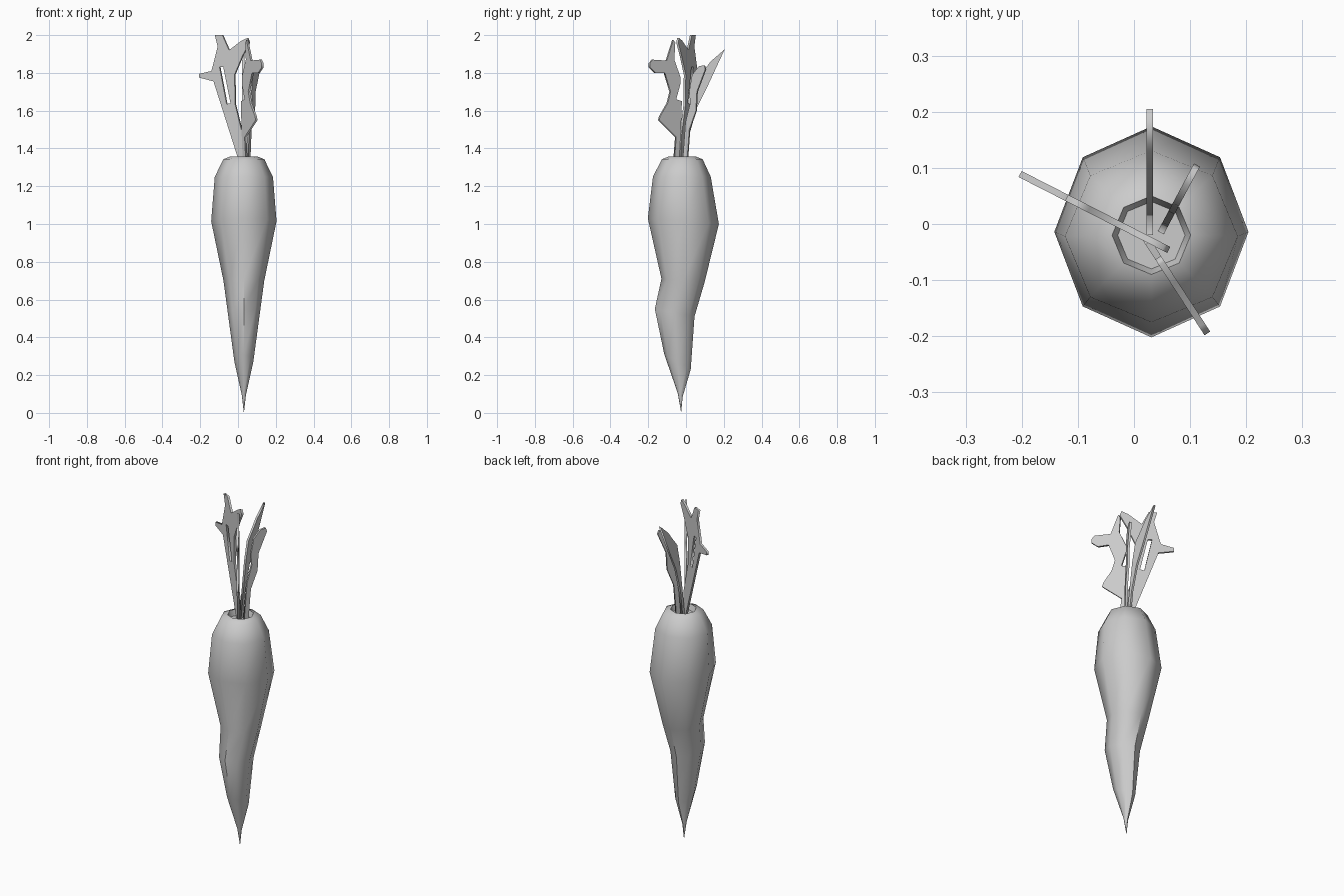
import bpy, bmesh, math
from mathutils import Matrix, Vector

if "Cube" in bpy.data.objects:
    bpy.data.objects.remove(bpy.data.objects["Cube"])

# Root: octagonal rings (z, centre y, radius x, radius y, tilt along y)
CX = 0.031
RINGS = [
    (0.015, -0.026, 0.002, 0.002, 0.0),
    (0.095, -0.031, 0.011, 0.013, -0.01),
    (0.27, -0.045, 0.050, 0.070, -0.04),
    (0.53, -0.060, 0.085, 0.105, -0.02),
    (0.70, -0.016, 0.108, 0.114, -0.01),
    (1.015, -0.014, 0.173, 0.188, -0.015),
    (1.25, -0.022, 0.154, 0.153, 0.0),
    (1.343, -0.020, 0.108, 0.108, 0.0),
    (1.358, -0.020, 0.070, 0.070, 0.0),
    (1.325, -0.020, 0.060, 0.060, 0.0),
]
bm = bmesh.new()
loops = []
for z, cy, rx, ry, tilt in RINGS:
    ring = []
    for i in range(8):
        a = i * math.pi / 4
        ring.append(bm.verts.new((CX + rx * math.cos(a), cy + ry * math.sin(a),
                                  z + tilt * math.sin(a))))
    loops.append(ring)
for lo, hi in zip(loops, loops[1:]):
    for i in range(8):
        j = (i + 1) % 8
        bm.faces.new((lo[i], lo[j], hi[j], hi[i]))
tip = bm.verts.new((CX, -0.026, 0.0))
for i in range(8):
    bm.faces.new((loops[0][(i + 1) % 8], loops[0][i], tip))
bm.faces.new(loops[-1])
bmesh.ops.recalc_face_normals(bm, faces=bm.faces)
mesh = bpy.data.meshes.new("root")
bm.to_mesh(mesh)
bm.free()
root = bpy.data.objects.new("root", mesh)
bpy.context.collection.objects.link(root)
bpy.context.view_layer.objects.active = root
root.select_set(True)
bpy.ops.object.shade_smooth_by_angle(angle=math.radians(50))
root.select_set(False)


def leaf(name, outlines, origin, direction, half=0.006):
    """Flat upright plate: outline (u, z) stands on the line origin + u * direction."""
    cu = bpy.data.curves.new(name + "_outline", 'CURVE')
    cu.dimensions = '2D'
    cu.fill_mode = 'BOTH'
    cu.extrude = half
    for pts in outlines:
        s = cu.splines.new('POLY')
        s.points.add(len(pts) - 1)
        for p, (u, z) in zip(s.points, pts):
            p.co = (u, z, 0, 1)
        s.use_cyclic_u = True
    tmp = bpy.data.objects.new(name + "_tmp", cu)
    bpy.context.collection.objects.link(tmp)
    dg = bpy.context.evaluated_depsgraph_get()
    me = bpy.data.meshes.new_from_object(tmp.evaluated_get(dg))
    bpy.data.objects.remove(tmp)
    d, up = Vector(direction), Vector((0, 0, 1))
    n = d.cross(up).normalized()
    m = Matrix((d, up, n)).transposed().to_4x4()
    m.translation = Vector(origin)
    me.transform(m)
    me.name = name
    b = bmesh.new()
    b.from_mesh(me)
    bmesh.ops.remove_doubles(b, verts=b.verts, dist=0.0005)
    bmesh.ops.recalc_face_normals(b, faces=b.faces)
    b.to_mesh(me)
    b.free()
    bpy.context.collection.objects.link(bpy.data.objects.new(name, me))


# Large leaf with a slot, u = x
leaf("large_leaf", [
    [(0.008, 1.33), (0.036, 1.33), (0.03, 1.46), (-0.012, 1.63), (-0.016, 1.79),
     (0.026, 1.89), (0.062, 1.96), (0.053, 1.985), (0.02, 1.97), (-0.045, 1.92),
     (-0.08, 2.0), (-0.12, 2.0), (-0.105, 1.94), (-0.138, 1.81), (-0.203, 1.795),
     (-0.203, 1.775), (-0.127, 1.755)],
    [(-0.095, 1.83), (-0.075, 1.83), (-0.037, 1.64), (-0.058, 1.635)],
], (0, -0.0145, 0), (1, -0.51, 0))

# Back leaf, u = y
leaf("back_leaf", [
    [(-0.02, 1.33), (0.0, 1.33), (0.02, 1.48), (0.06, 1.62), (0.11, 1.72),
     (0.205, 1.925), (0.13, 1.86), (0.10, 1.82), (0.05, 1.76), (0.025, 1.65)],
], (0.028, 0, 0), (0, 1, 0))

# Small right leaf, u = y
leaf("right_leaf", [
    [(-0.015, 1.33), (0.008, 1.33), (0.02, 1.5), (0.055, 1.6), (0.06, 1.70),
     (0.105, 1.82), (0.098, 1.84), (0.07, 1.835), (0.035, 1.79), (0.02, 1.70),
     (0.025, 1.64), (0.0, 1.54)],
], (0.056, 0, 0), (0.535, 1, 0))

# Jagged front leaf, u = y
leaf("front_leaf", [
    [(-0.065, 1.33), (-0.055, 1.46), (-0.145, 1.55), (-0.14, 1.57), (-0.10, 1.64),
     (-0.085, 1.70), (-0.115, 1.80), (-0.165, 1.80), (-0.195, 1.83), (-0.195, 1.85),
     (-0.18, 1.87), (-0.105, 1.865), (-0.07, 1.975), (-0.06, 1.96), (-0.065, 1.87),
     (-0.033, 1.78), (-0.033, 1.74), (-0.055, 1.66), (-0.025, 1.65), (-0.03, 1.5),
     (-0.04, 1.33)],
], (0.004, 0, 0), (-0.65, 1, 0))
